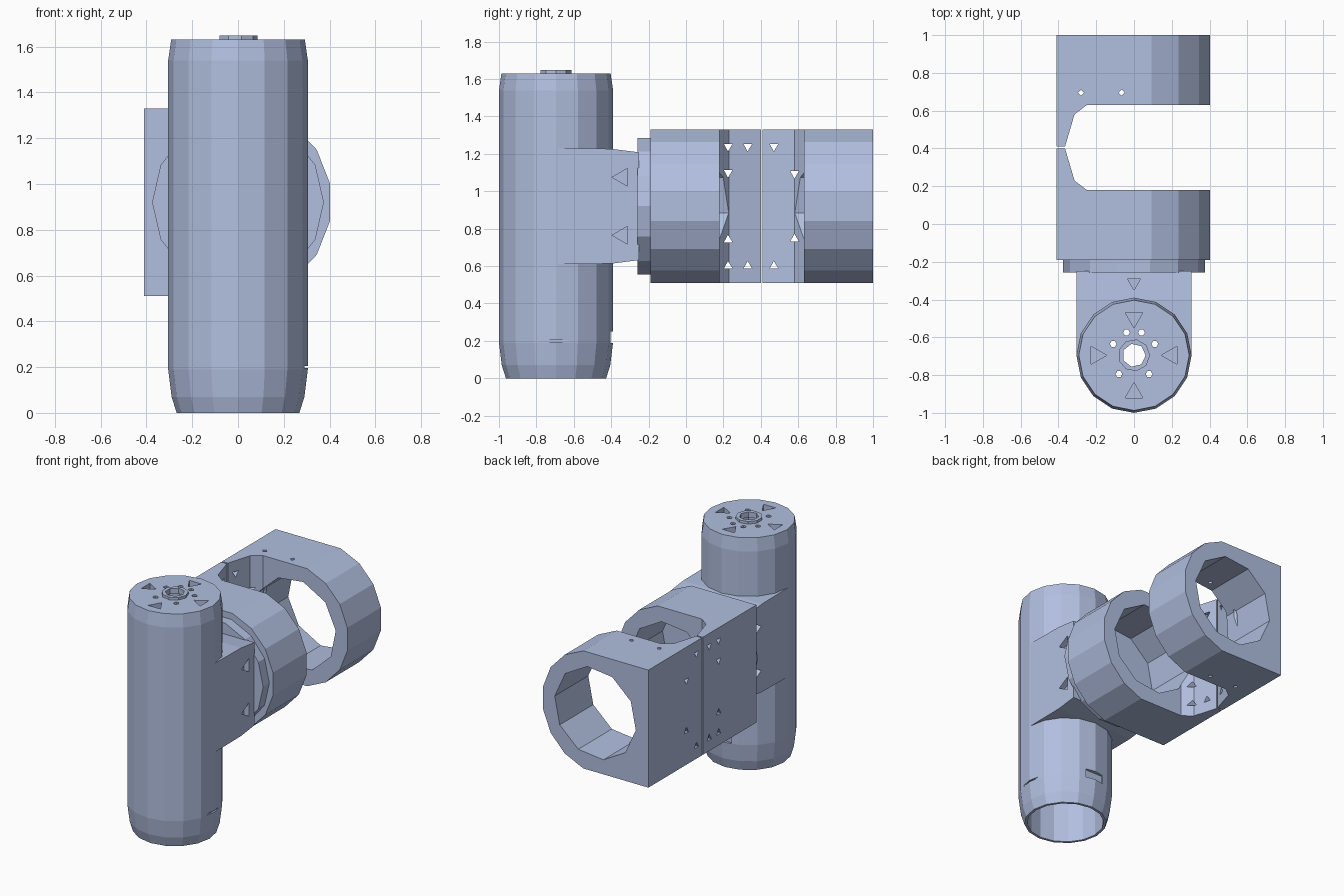
import bpy, bmesh, math
from mathutils import Vector

if "Cube" in bpy.data.objects:
    bpy.data.objects.remove(bpy.data.objects["Cube"])

CY, CZ = -0.695, 0.92      # body axis (y) and branch axis (z)

paint = bpy.data.materials.new("blue_grey")
paint.diffuse_color = (0.44, 0.52, 0.74, 1)
paint.use_nodes = True
paint.node_tree.nodes["Principled BSDF"].inputs["Base Color"].default_value = paint.diffuse_color


def loft(name, rings):
    """Closed solid through a list of equal-length point rings."""
    bm = bmesh.new()
    vs = [[bm.verts.new(p) for p in ring] for ring in rings]
    n = len(vs[0])
    for a, b in zip(vs, vs[1:]):
        for i in range(n):
            j = (i + 1) % n
            bm.faces.new((a[i], a[j], b[j], b[i]))
    bm.faces.new(vs[0])
    bm.faces.new(vs[-1])
    bmesh.ops.recalc_face_normals(bm, faces=bm.faces)
    me = bpy.data.meshes.new(name)
    bm.to_mesh(me)
    bm.free()
    me.materials.append(paint)
    ob = bpy.data.objects.new(name, me)
    bpy.context.collection.objects.link(ob)
    return ob


def ring(axis, c, r, n, t, phase=0.0):
    """Circle of n points around c, at position t along the axis."""
    k = 'xyz'.index(axis)
    pts = []
    for i in range(n):
        a = phase + 2 * math.pi * i / n
        p = Vector(c)
        p[(k + 1) % 3] += r * math.cos(a)
        p[(k + 2) % 3] += r * math.sin(a)
        p[k] = t
        pts.append(p)
    return pts


def cyl(axis, c, r, n, t0, t1, name="cutter", phase=0.0):
    return loft(name, [ring(axis, c, r, n, t, phase) for t in (t0, t1)])


def box(x0, x1, y0, y1, z0, z1):
    base = [(x0, y0), (x1, y0), (x1, y1), (x0, y1)]
    return loft("cutter", [[(x, y, z) for x, y in base] for z in (z0, z1)])


def boolean(ob, others, op='DIFFERENCE'):
    bpy.context.view_layer.objects.active = ob
    for other in others:
        m = ob.modifiers.new("bool", 'BOOLEAN')
        m.operation, m.object, m.solver = op, other, 'EXACT'
        bpy.ops.object.modifier_apply(modifier=m.name)
        bpy.data.objects.remove(other)


# Upright tube body with chamfered ends
body = loft("upright_body", [ring('z', (0, CY, 0), r, 16, z) for r, z in
            ((0.268, 0.0), (0.29, 0.07), (0.305, 0.19), (0.305, 1.54), (0.292, 1.63))])

# Square side branch, tapering slightly in height toward the flange
branch = [[(x, y, CZ + s * h) for x, s in ((-.304, -1), (.304, -1), (.304, 1), (-.304, 1))]
          for y, h in ((CY + 0.01, 0.31), (-0.4, 0.307), (-0.25, 0.288))]
boolean(body, [loft("branch", branch)], 'UNION')

# Hollow interior and bores
cuts = [cyl('z', (0, CY, 0), 0.25, 16, -0.1, 1.55),
        cyl('y', (0, 0, CZ), 0.25, 14, CY, -0.29),
        cyl('z', (0, CY, 0), 0.075, 7, 1.5, 1.7),
        cyl('y', (0, 0, CZ), 0.10, 10, -0.35, -0.2)]
# Screw holes and triangular pockets in the top
for x, y in ((0.11, 0.06), (0.08, -0.1), (0.04, 0.12)):
    for s in (-1, 1):
        cuts.append(cyl('z', (s * x, CY + y, 0), 0.018, 6, 1.5, 1.7))
for i in range(4):
    a = math.pi / 2 * i
    cuts.append(cyl('z', (0.2 * math.cos(a), CY + 0.2 * math.sin(a), 0), 0.055, 3,
                    1.585, 1.7, phase=a + math.pi))
# Screw pockets on both sides of the branch, and on its top and bottom
for s in (-1, 1):
    for d in (-0.155, 0.155):
        cuts.append(cyl('x', (0, -0.34, CZ + d), 0.055, 3, s * 0.265, s * 0.4, phase=math.pi))
    cuts.append(cyl('z', (0, -0.31, 0), 0.04, 3, CZ + s * 0.265, CZ + s * 0.4, phase=-math.pi / 2))
# Cable slots low on the back and side
cuts.append(box(-0.07, 0.07, CY + 0.28, CY + 0.4, 0.19, 0.25))
cuts.append(box(0.29, 0.4, CY - 0.07, CY + 0.07, 0.195, 0.205))
boolean(body, cuts)

# Raised collar around the top hole
collar = cyl('z', (0, CY, 0), 0.085, 9, 1.61, 1.648, "top_collar")
boolean(collar, [cyl('z', (0, CY, 0), 0.062, 7, 1.5, 1.7)])

# Round flange between branch and clamp
flange = cyl('y', (0, 0, CZ), 0.375, 14, -0.258, -0.188, "branch_flange", math.pi / 14)
boolean(flange, [cyl('y', (0, 0, CZ), 0.10, 10, -0.4, 0)])


def bracket(name, flip, plate_holes):
    """D-shaped clamp ring with a thin joining plate on its flat side."""
    fy = (lambda y: 0.405 + (0.405 - y)) if flip else (lambda y: y)
    prof = [(-0.41, 0.41), (-0.41, -0.41)]
    for i in range(8):
        a = math.radians(-77 + 22 * i)
        prof.append((0.41 * math.cos(a), 0.41 * math.sin(a) / math.sin(math.radians(77))))
    ob = loft(name, [[(x, fy(y), CZ + z) for x, z in prof] for y in (-0.19, 0.40)])
    gap = [(0.6, 0.18), (-0.25, 0.18), (-0.315, 0.23), (-0.365, 0.40), (-0.365, 0.5), (0.6, 0.5)]
    cut = [loft("cutter", [[(x, fy(y), z) for x, y in gap] for z in (0.3, 1.5)]),
           cyl('y', (0, 0, CZ), 0.315, 10, -0.4, 1.2, phase=0.2)]
    # bolt holes through the plate
    for y, d in plate_holes:
        for s in (-1, 1):
            cut.append(cyl('x', (0, y, CZ + s * d), 0.027, 3, -0.5, -0.2, phase=s * 0.5))
    # bolt holes through the rim
    if flip:
        for x in (-0.28, -0.065):
            cut.append(cyl('z', (x, 0.695, 0), 0.016, 4, 0.4, 1.5))
    boolean(ob, cut)


bracket("inner_clamp", False, [(0.225, 0.32), (0.225, 0.18), (0.33, 0.32)])
bracket("outer_clamp", True, [(0.47, 0.32), (0.58, 0.175)])
